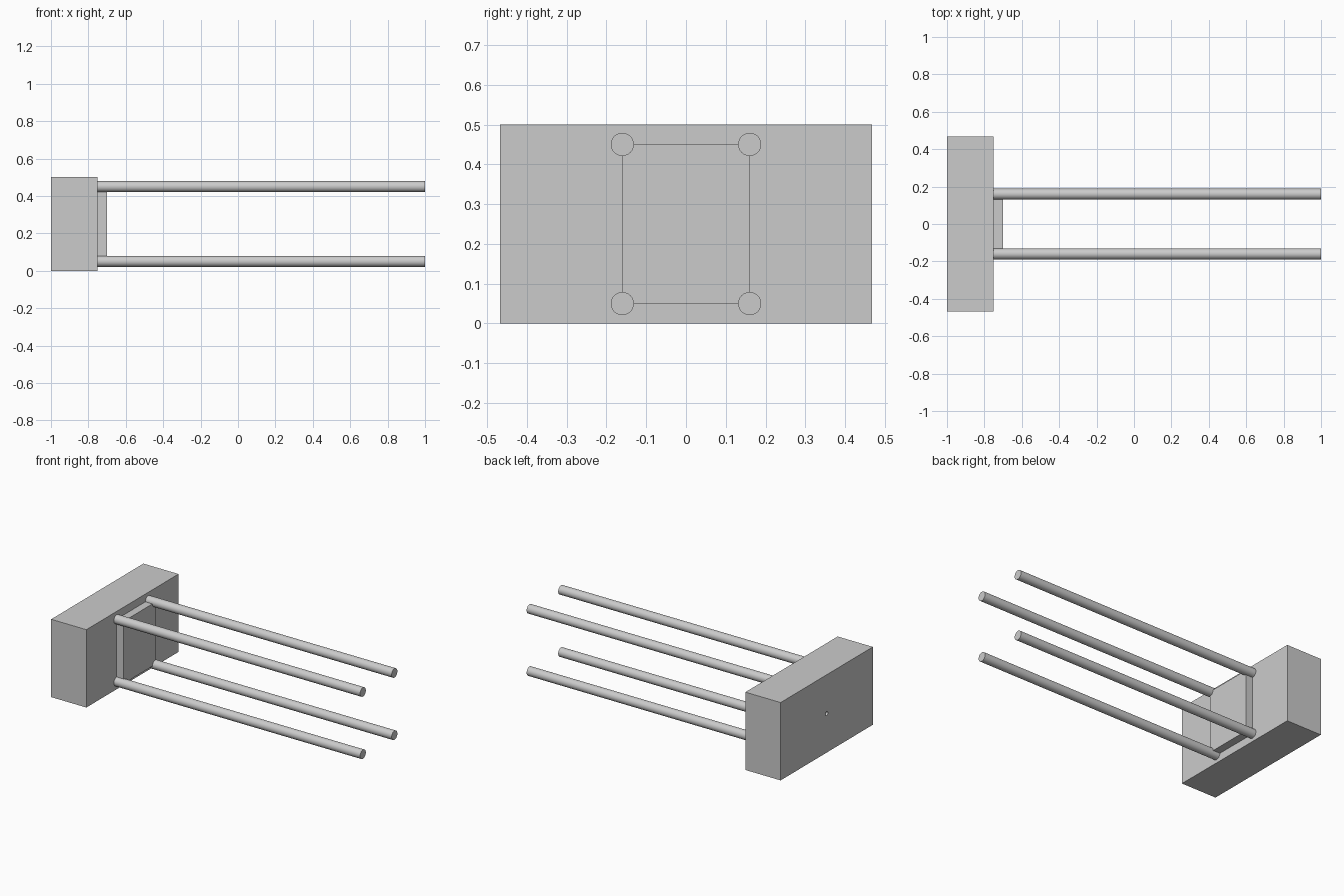
import bpy
import math

cube = bpy.data.objects.get("Cube")
if cube:
    bpy.data.objects.remove(cube, do_unlink=True)

# One plain grey for every part
grey = bpy.data.materials.new("light grey")
grey.use_nodes = True
colour = (0.6, 0.6, 0.6, 1)
grey.diffuse_color = colour
grey.node_tree.nodes["Principled BSDF"].inputs["Base Color"].default_value = colour


def box(name, x0, x1, width, z0, z1):
    bpy.ops.mesh.primitive_cube_add(size=1, location=((x0 + x1) / 2, 0, (z0 + z1) / 2))
    ob = bpy.context.object
    ob.name = name
    ob.scale = (x1 - x0, width, z1 - z0)
    bpy.ops.object.transform_apply(location=False, rotation=False, scale=True)
    ob.data.materials.append(grey)
    return ob


def rod(name, x0, x1, y, z, radius, sides):
    bpy.ops.mesh.primitive_cylinder_add(
        vertices=sides, radius=radius, depth=x1 - x0,
        location=((x0 + x1) / 2, y, z), rotation=(0, math.pi / 2, 0))
    ob = bpy.context.object
    ob.name = name
    ob.data.materials.append(grey)
    bpy.ops.object.shade_smooth_by_angle(angle=math.radians(30))
    return ob


# Base block with a small blind hole in the middle of its outer face
block = box("base_block", -1, -0.75, 0.936, 0, 0.5)
cutter = rod("hole_cutter", -1.1, -0.88, 0, 0.25, 0.0125, 24)
cutter.hide_render = True
cutter.hide_viewport = True
cutter.display_type = 'WIRE'
cut = block.modifiers.new("hole", 'BOOLEAN')
cut.operation = 'DIFFERENCE'
cut.solver = 'EXACT'
cut.object = cutter

# Raised pad whose corners meet the rods
box("raised_pad", -0.75, -0.70, 0.32, 0.05, 0.45)

# Four long rods
for level, z in (("lower", 0.05), ("upper", 0.45)):
    for side, y in (("front", -0.16), ("back", 0.16)):
        rod(f"{level}_{side}_rod", -0.75, 1, y, z, 0.029, 48)
